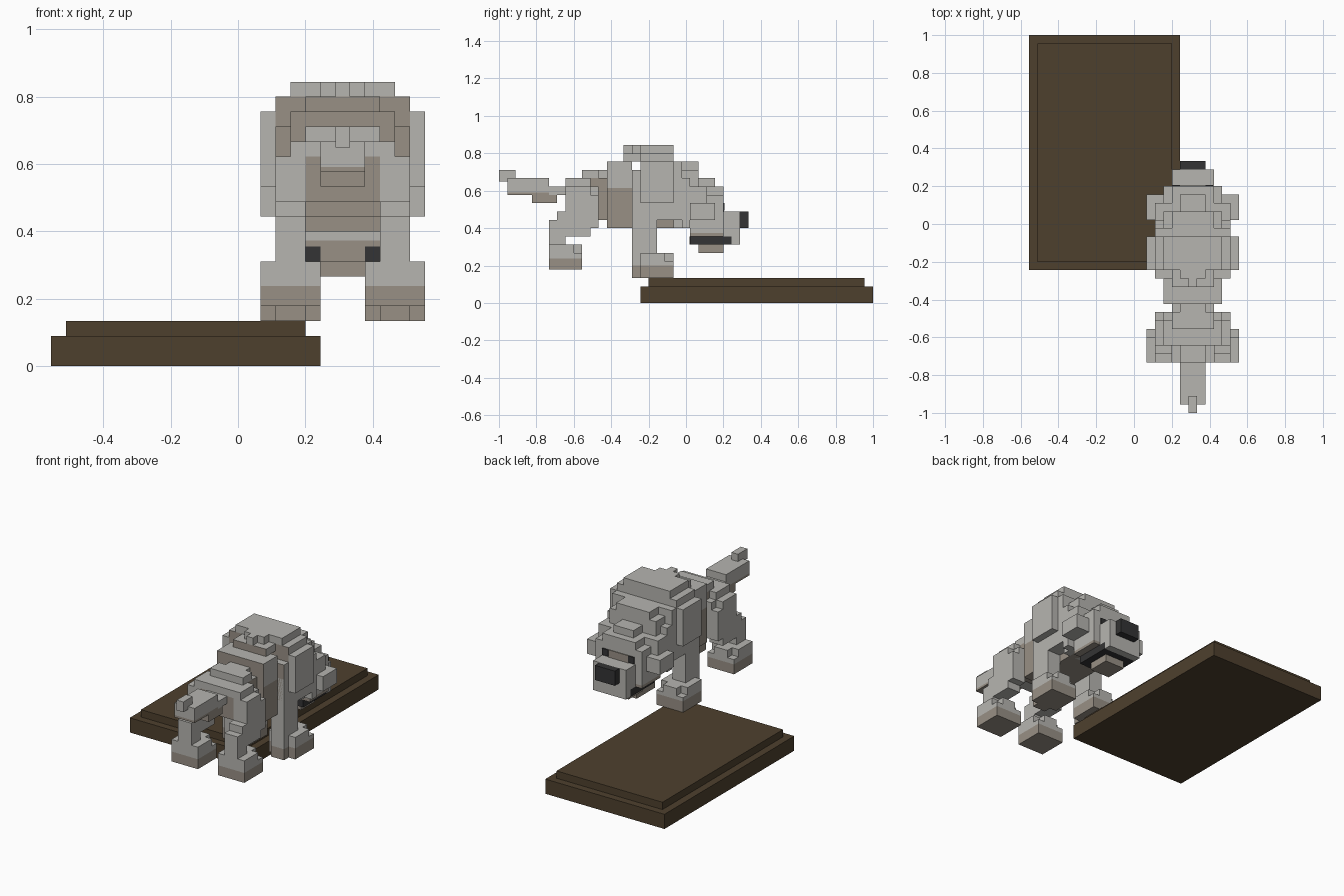
import bpy, bmesh
from mathutils import Vector

if "Cube" in bpy.data.objects:
    bpy.data.objects.remove(bpy.data.objects["Cube"])

U = 2 / 45          # one block
CX = 7              # the animal's centre line, in blocks


def material(name, rgb):
    m = bpy.data.materials.new(name)
    m.diffuse_color = (*rgb, 1)
    m.use_nodes = True
    m.node_tree.nodes["Principled BSDF"].inputs["Base Color"].default_value = m.diffuse_color
    return m


GREY = material("grey fur", (0.468, 0.462, 0.435))
TAUPE = material("taupe fur", (0.314, 0.279, 0.235))
DARK = material("charcoal", (0.034, 0.034, 0.035))
BROWN = material("dark brown wood", (0.076, 0.051, 0.027))


def part(name, boxes, mats=(GREY,), rule=None, mirror=False, cx=CX):
    """Boxes are (x0, x1, y0, y1, z0, z1) in blocks; rule picks a material per face."""
    bm = bmesh.new()
    todo = list(boxes)
    if mirror:
        todo += [(-b[1], -b[0], *b[2:]) for b in boxes]
    for x0, x1, y0, y1, z0, z1 in todo:
        verts = bmesh.ops.create_cube(bm, size=1)["verts"]
        for v in verts:
            v.co = Vector((x0 + (v.co.x + .5) * (x1 - x0),
                           y0 + (v.co.y + .5) * (y1 - y0),
                           z0 + (v.co.z + .5) * (z1 - z0)))
    bm.normal_update()
    if rule:
        for f in bm.faces:
            f.material_index = rule(f.calc_center_median(), f.normal)
    for v in bm.verts:
        v.co = (v.co + Vector((cx, 0, 0))) * U
    me = bpy.data.meshes.new(name)
    bm.to_mesh(me)
    bm.free()
    for m in mats:
        me.materials.append(m)
    ob = bpy.data.objects.new(name, me)
    bpy.context.collection.objects.link(ob)
    return ob


def sym(w, *rest):
    return (-w, w, *rest)


FUR = (GREY, TAUPE)


def back_taupe(c, n):
    return int(n.y < -.5)


# Stepped wooden base
part("base_slab", [(-12.5, 5.5, -5.5, 22.5, 0, 2)], (BROWN,), cx=0)
part("base_top", [(-11.5, 4.5, -4.5, 21.5, 2, 3)], (BROWN,), cx=0)

# Chest with hump, rear side shaded taupe
part("chest", [sym(4.5, -5.5, -.5, 10, 17),
               sym(4.5, -6.5, -5.5, 11, 16),
               sym(2.5, -7, -.5, 9, 10)], FUR,
     lambda c, n: int((n.y < -.5 and abs(c.x) < 4.6) or c.z < 10))
part("chest_back", [sym(3.5, -9.5, -6.5, 13.8, 17)], FUR, back_taupe)
part("chest_flank", [sym(3.5, -9.5, -6.5, 9, 13.8)], FUR,
     lambda c, n: int(n.z < .5))
part("hump", [sym(4.5, -5.5, -1.5, 17, 18), sym(2.5, -7.5, -5.5, 17, 18)], FUR, back_taupe)
part("hump_crest", [sym(3.5, -5.5, -1.5, 18, 19), sym(1.5, -6.5, -5.5, 18, 19),
                    sym(.5, -7.5, -6.5, 18, 19)])
part("shoulder", [(4.5, 5.5, -5.5, -1.5, 12, 17)], mirror=True)

# Waist, spine ridge and rump
part("waist", [sym(2.5, -11.5, -9.5, 10, 15)], FUR, lambda c, n: int(n.z < .5))
part("spine_ridge", [sym(1.5, -12.5, -9.5, 15, 16)])
part("rump", [sym(2.5, -14.5, -10.5, 11, 14)], FUR, back_taupe)
part("rump_top", [sym(3.5, -14.5, -11.5, 14, 15), sym(2.5, -12.5, -10.5, 15, 16)])

# Tail
part("tail", [sym(1.5, -16.5, -14.5, 13, 14), sym(1.5, -21.5, -16.5, 13.3, 15),
              sym(.5, -22.5, -20.5, 15, 16), sym(.5, -22.5, -21.5, 14.6, 15)])
part("tail_underside", [sym(1.5, -18.5, -15.5, 12, 13),
                        sym(1.5, -21.5, -16.5, 13, 13.3)], (TAUPE,))

# Hind legs: stepped thigh, hock and foot
part("thigh", [(2.5, 4.5, -14.5, -11.5, 8, 14), (2.5, 4.5, -11.5, -10.5, 9, 13),
               (2.5, 4.5, -15.5, -14.5, 9, 11), (2.5, 3.5, -11.5, -10.5, 13, 14)],
     mirror=True)
part("hock", [(2.5, 4.5, -16.5, -14.5, 7, 10)], mirror=True)
part("hind_foot", [(1.5, 5.5, -16.5, -13.5, 5.35, 7), (1.5, 5.5, -13.5, -12.5, 5.35, 6),
                   (2.5, 4.5, -13.5, -12.5, 6, 7)], mirror=True)
part("hind_paw_pad", [(1.5, 5.5, -16.5, -12.5, 4, 5.35)], (TAUPE,), mirror=True)

# Front legs
part("front_leg", [(2.5, 4.5, -6.5, -3.5, 4.5, 14)], mirror=True)
part("front_foot", [(1.5, 5.5, -5.5, -2.5, 4.5, 6), (1.5, 5.5, -2.5, -1.5, 4.5, 5),
                    (2.5, 4.5, -2.5, -1.5, 5, 6)], mirror=True)
part("front_paw_pad", [(1.5, 5.5, -5.5, -1.5, 3, 4.5), (2.5, 4.5, -6.5, -5.5, 3, 4.5)],
     (TAUPE,), mirror=True)

# Neck, ruff and ears
part("neck", [sym(3.5, -1.5, 1.5, 9, 16), sym(2.5, -1.5, 1.5, 16, 17)])
part("ruff", [sym(4.5, -.5, .5, 9, 15), sym(4.5, .5, 2.5, 10, 14)])
part("ear", [(4.5, 5.5, .5, 3.5, 10, 12), (3.5, 4.5, 2.5, 3.5, 10, 12)], mirror=True)

# Head, brow and snout
part("head", [sym(3.5, .5, 4.5, 8.4, 13), sym(2.5, .5, 4.5, 13, 14),
              sym(1.5, .5, 3.5, 14, 15)])
part("snout", [sym(2.5, 4.5, 6.5, 8, 11), sym(2.5, 5.5, 6.5, 7, 8)])
part("nose", [sym(1.5, 6.5, 7.5, 9, 11)], (DARK,))
part("face_mask", [sym(1.5, 4.5, 4.6, 11, 12)], (TAUPE,))
part("eye", [(1.5, 2.4, 4.5, 4.65, 11.1, 12)], (DARK,), mirror=True)

# Mouth: taupe lip, dark gap and lower jaw
part("lip", [sym(3.5, .5, 4.5, 8, 8.4)], (TAUPE,))
part("mouth", [sym(2.5, .5, 5.5, 7, 8)], (DARK,))
part("jaw", [sym(1.5, 1.5, 4.5, 6, 7), sym(1.5, .4, .5, 7, 8)], (TAUPE,))
